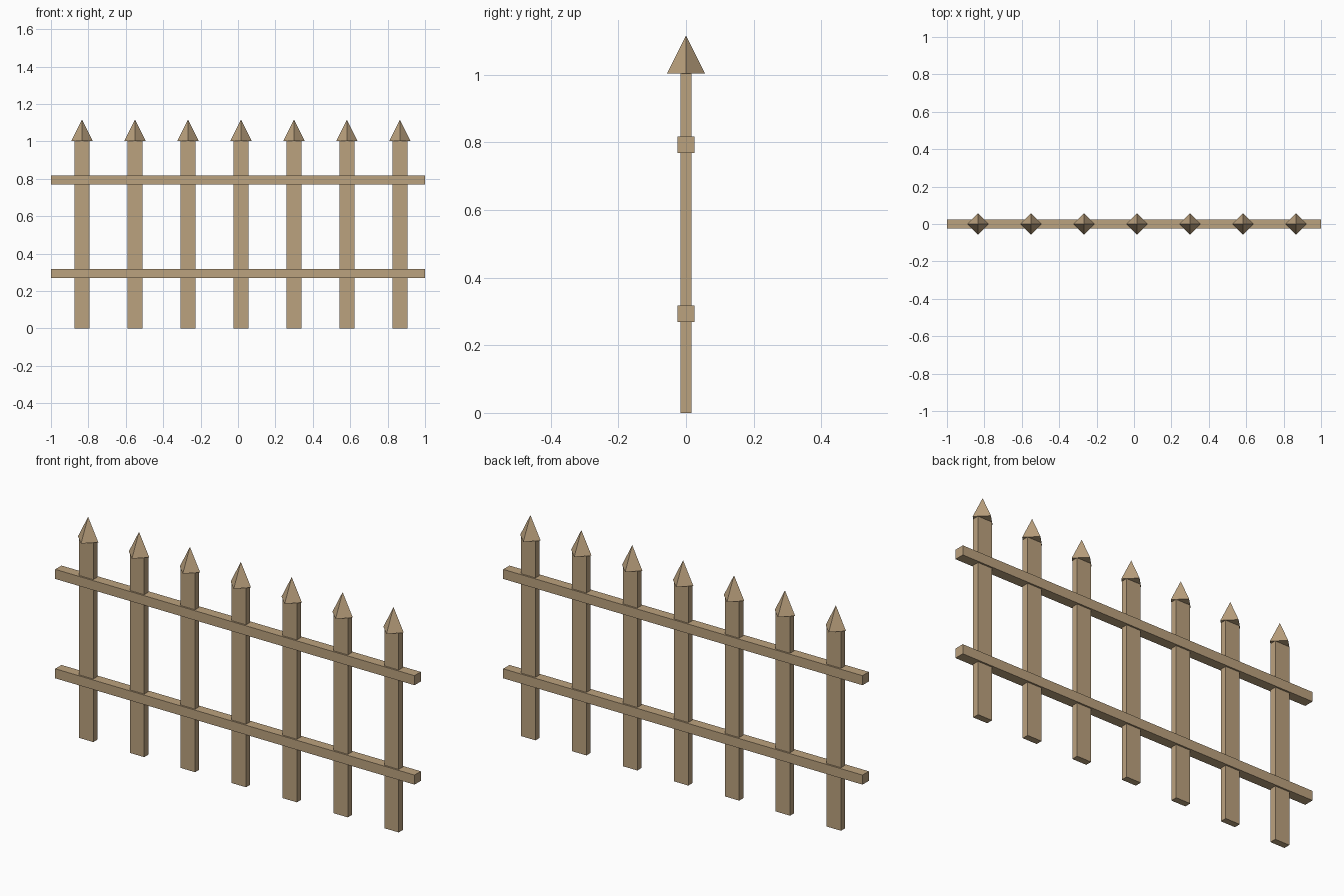
import bpy

if "Cube" in bpy.data.objects:
    bpy.data.objects.remove(bpy.data.objects["Cube"])

wood = bpy.data.materials.new("wood")
wood.diffuse_color = (0.50, 0.36, 0.21, 1)
wood.use_nodes = True
wood.node_tree.nodes["Principled BSDF"].inputs["Base Color"].default_value = wood.diffuse_color


def finish(name):
    obj = bpy.context.object
    obj.name = name
    obj.data.materials.append(wood)
    return obj


def box(name, centre, size):
    bpy.ops.mesh.primitive_cube_add(size=1, location=centre)
    obj = finish(name)
    obj.scale = size
    bpy.ops.object.transform_apply(location=False, rotation=False, scale=True)
    return obj


PICKETS = 7
FIRST_X, SPACING = -0.834, 0.2833
POST_HEIGHT = 1.003
TIP_RADIUS, TIP_HEIGHT = 0.0567, 0.1133

# Upright pickets, each with a four-sided pointed tip turned corner-forward
for i in range(PICKETS):
    x = FIRST_X + i * SPACING
    box(f"picket_{i + 1}", (x, 0, POST_HEIGHT / 2), (0.08, 0.033, POST_HEIGHT))
    bpy.ops.mesh.primitive_cone_add(
        vertices=4, radius1=TIP_RADIUS, radius2=0, depth=TIP_HEIGHT,
        location=(x, 0, POST_HEIGHT + TIP_HEIGHT / 2))
    finish(f"picket_tip_{i + 1}")

# Two horizontal rails running the full length
for name, z in (("lower_rail", 0.293), ("upper_rail", 0.793)):
    box(name, (0, 0, z), (2.0, 0.05, 0.048))
